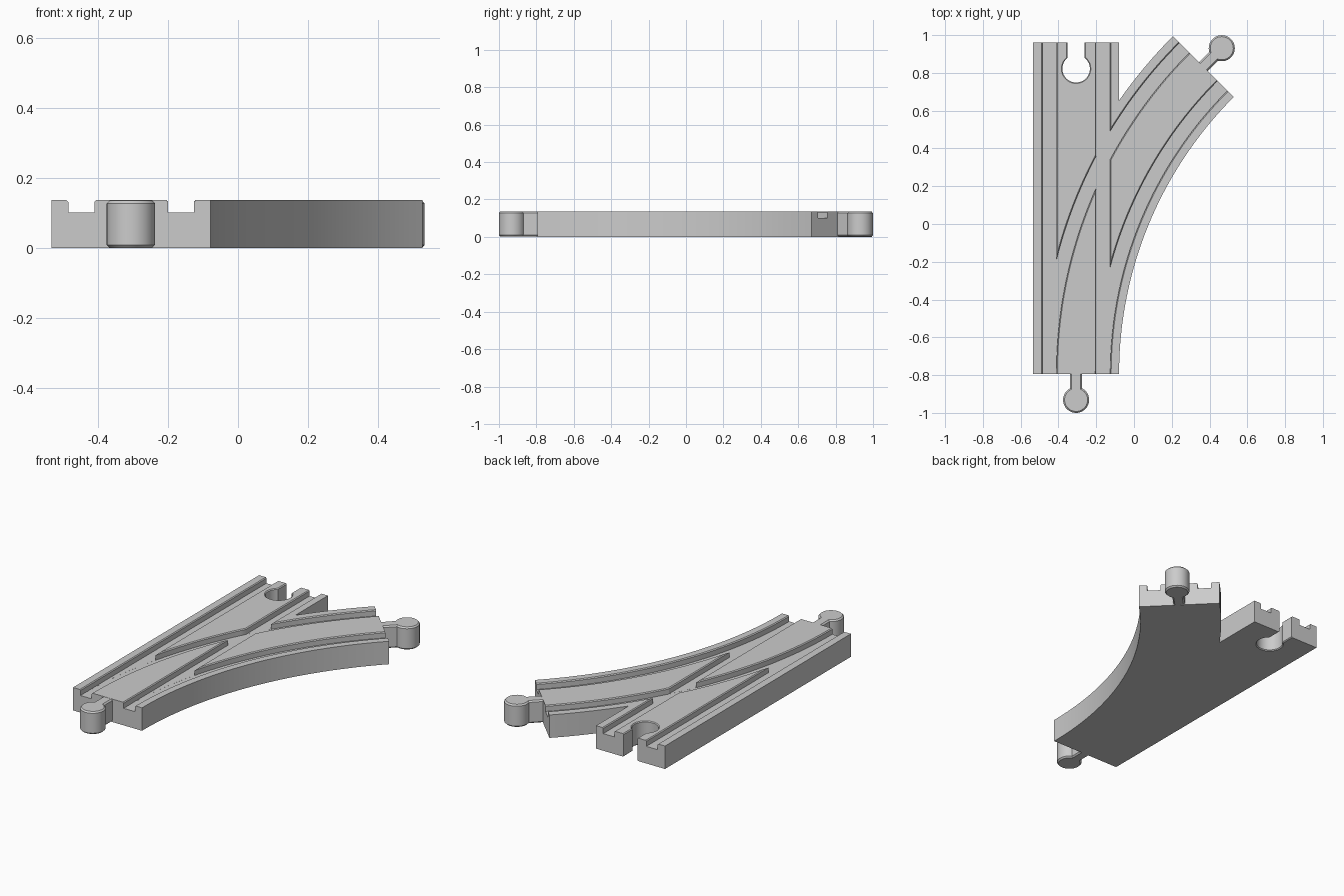
import bpy, bmesh
from math import sin, cos, pi, asin, acos, sqrt
from mathutils import Vector, Matrix

if "Cube" in bpy.data.objects:
    bpy.data.objects.remove(bpy.data.objects["Cube"])

H, DEPTH, CHAMFER = 0.137, 0.035, 0.005
LEFT, RIGHT, FRONT, BACK = -0.534, -0.079, -0.793, 0.961
MID = (LEFT + RIGHT) / 2
R_IN = 2.072                      # radius of the inner curved side
R_OUT = R_IN + RIGHT - LEFT
CX = RIGHT + R_IN                 # centre of the curve
SWEEP = pi / 4
STEPS = 40

grey = bpy.data.materials.new("track_grey")
grey.use_nodes = True
grey.diffuse_color = (0.6, 0.6, 0.6, 1)
grey.node_tree.nodes["Principled BSDF"].inputs["Base Color"].default_value = (0.6, 0.6, 0.6, 1)


def loft(name, rings):
    """Skin a closed solid through rings of equal point count."""
    bm = bmesh.new()
    loops = [[bm.verts.new(p) for p in ring] for ring in rings]
    n = len(loops[0])
    for a, b in zip(loops, loops[1:]):
        for i in range(n):
            j = (i + 1) % n
            bm.faces.new((a[i], a[j], b[j], b[i]))
    bm.faces.new(loops[0][::-1])
    bm.faces.new(loops[-1])
    bmesh.ops.recalc_face_normals(bm, faces=bm.faces)
    mesh = bpy.data.meshes.new(name)
    bm.to_mesh(mesh)
    bm.free()
    mesh.materials.append(grey)
    obj = bpy.data.objects.new(name, mesh)
    bpy.context.collection.objects.link(obj)
    return obj


def smooth(obj):
    bpy.ops.object.select_all(action='DESELECT')
    obj.select_set(True)
    bpy.context.view_layer.objects.active = obj
    bpy.ops.object.shade_smooth_by_angle(angle=0.5)


def arc_point(radius, angle):
    return (CX - radius * cos(angle), FRONT + radius * sin(angle))


def keyhole(radius, half_neck, reach):
    """Outline of a round head at the origin with a neck towards +y."""
    gap = asin(half_neck / radius)
    pts = [(half_neck, reach)]
    for i in range(STEPS + 1):
        a = pi / 2 - gap - (2 * pi - 2 * gap) * i / STEPS
        pts.append((radius * cos(a), radius * sin(a)))
    return pts + [(-half_neck, reach)]


def keyhole_solid(name, radius, half_neck, reach, layers, place):
    return loft(name, [[place @ Vector((x, y, z))
                        for x, y in keyhole(radius + o, half_neck + o, reach)]
                       for z, o in layers])


def groove_section(width):
    """Half-open channel section with flared lips, as (offset, height)."""
    w, top = width / 2, H + 0.02
    flare = w + CHAMFER + 0.02
    return [(-w, H - DEPTH), (w, H - DEPTH), (w, H - CHAMFER),
            (flare, top), (-flare, top), (-w, H - CHAMFER)]


# Body outline: straight track merged with the curved branch
merge = acos((CX - RIGHT) / R_OUT)
outline = [(LEFT, FRONT)]
outline += [arc_point(R_IN, SWEEP * i / STEPS) for i in range(STEPS + 1)]
outline += [arc_point(R_OUT, SWEEP + (merge - SWEEP) * i / STEPS) for i in range(STEPS + 1)]
outline += [(RIGHT, BACK), (LEFT, BACK)]
body = loft("track_body", [[(x, y, z) for x, y in outline] for z in (0, H)])

# Wheel grooves: one straight and one curved for each rail
cutters = []
WIDTH = 0.074
for k, x in enumerate((LEFT + 0.086, RIGHT - 0.084)):
    section = groove_section(WIDTH)
    cutters.append(loft("straight_groove_cutter",
                        [[(x + o, y, z) for o, z in section] for y in (FRONT - 0.1, BACK + 0.1)]))
    rings = [[(x + o, FRONT - 0.1, z - 0.0003) for o, z in section]]
    for i in range(STEPS + 2):
        a = SWEEP * i / STEPS
        rings.append([(*arc_point(CX - x - o, a), z - 0.0003) for o, z in section])
    cutters.append(loft("curved_groove_cutter", rings))

# Socket in the far end of the straight track
e = 0.02
cutters.append(keyhole_solid(
    "socket_cutter", 0.073, 0.045, 0.3,
    [(-e, CHAMFER + e), (CHAMFER, 0), (H - CHAMFER, 0), (H + e, CHAMFER + e)],
    Matrix.Translation((MID, 0.822, 0))))

bpy.context.view_layer.objects.active = body
for cutter in cutters:
    mod = body.modifiers.new("cut", 'BOOLEAN')
    mod.operation = 'DIFFERENCE'
    mod.solver = 'EXACT'
    mod.object = cutter
    bpy.ops.object.modifier_apply(modifier=mod.name)
for cutter in cutters:
    bpy.data.objects.remove(cutter)
smooth(body)

# Connector pegs at the front and at the branch end
NECK = 0.138
tip = arc_point((R_IN + R_OUT) / 2, SWEEP)
reach = NECK / sqrt(2)
places = {
    "front_peg": Matrix.Translation((MID, FRONT - NECK, 0)),
    "branch_peg": Matrix.Translation((tip[0] + reach, tip[1] + reach, 0))
    @ Matrix.Rotation(pi - SWEEP, 4, 'Z'),
}
for name, place in places.items():
    smooth(keyhole_solid(name, 0.069, 0.032, NECK + 0.01,
                         [(0.001, -0.008), (0.009, 0), (H - 0.009, 0), (H - 0.001, -0.008)], place))
